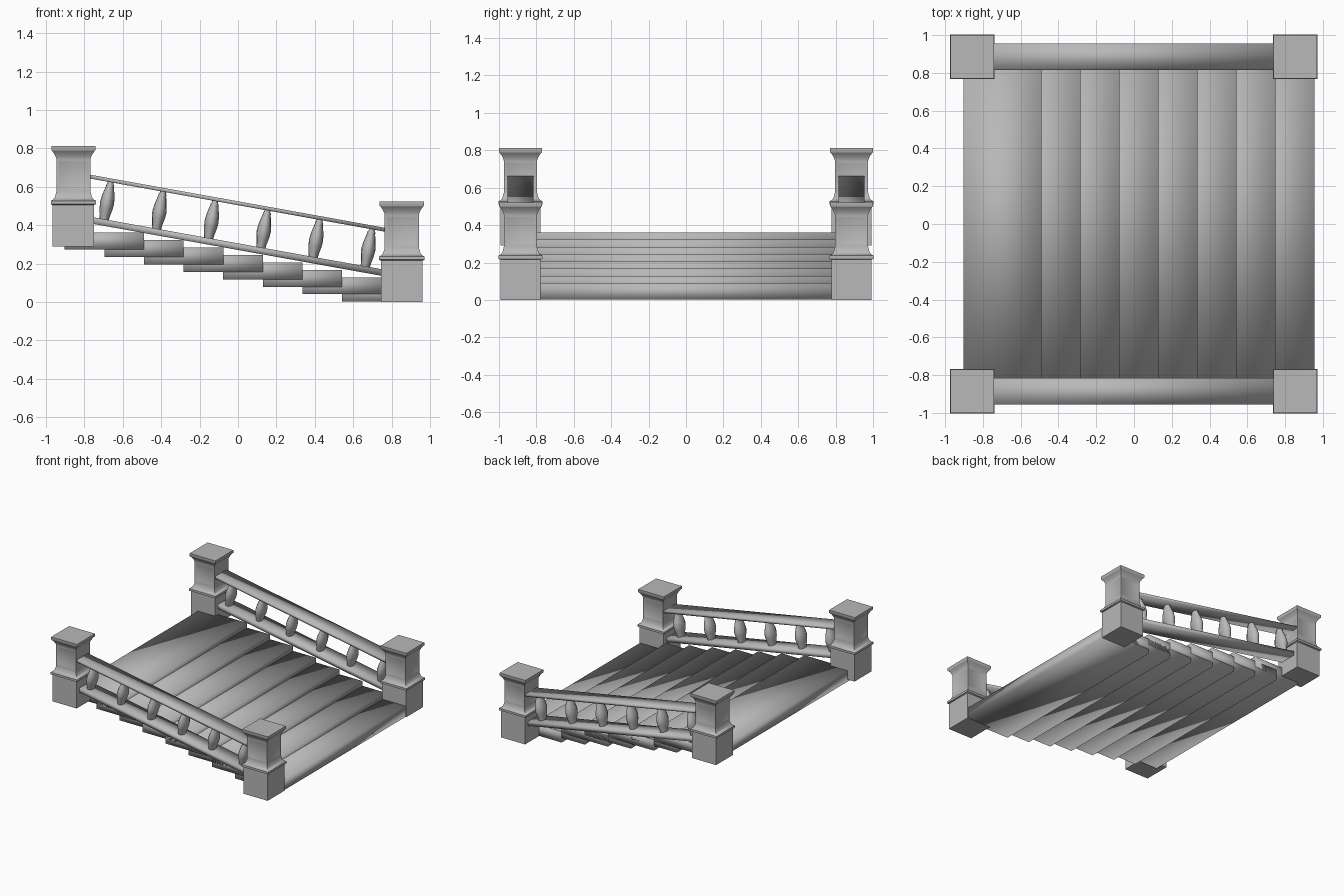
import bpy, bmesh, math
from mathutils import Matrix

if "Cube" in bpy.data.objects:
    bpy.data.objects.remove(bpy.data.objects["Cube"])

SLOPE = math.atan(0.18)  # pitch of the railings
SIDE_Y = 0.885           # railing centre line

# Dark grey stone
stone = bpy.data.materials.new("dark_stone")
stone.diffuse_color = (.48, .48, .48, 1)
stone.use_nodes = True
stone.node_tree.nodes["Principled BSDF"].inputs["Base Color"].default_value = stone.diffuse_color


def finish(name, bm, angle=35):
    bmesh.ops.recalc_face_normals(bm, faces=bm.faces)
    me = bpy.data.meshes.new(name)
    bm.to_mesh(me)
    bm.free()
    me.materials.append(stone)
    ob = bpy.data.objects.new(name, me)
    bpy.context.collection.objects.link(ob)
    bpy.ops.object.select_all(action='DESELECT')
    ob.select_set(True)
    bpy.context.view_layer.objects.active = ob
    if angle >= 180:
        bpy.ops.object.shade_smooth()
    else:
        bpy.ops.object.shade_smooth_by_angle(angle=math.radians(angle))
    return ob


def loft(bm, profile, sides, offset=0.0):
    """Stack regular rings (radius, height) and cap the ends."""
    rings = []
    for r, z in profile:
        rings.append([bm.verts.new((r * math.cos(offset + i * math.tau / sides),
                                    r * math.sin(offset + i * math.tau / sides), z))
                      for i in range(sides)])
    walls = []
    for a, b in zip(rings, rings[1:]):
        walls.append([bm.faces.new((a[i], a[(i + 1) % sides], b[(i + 1) % sides], b[i]))
                      for i in range(sides)])
    bm.faces.new(rings[0][::-1])
    bm.faces.new(rings[-1])
    return walls


def box(name, size, matrix):
    """Block with fully smooth, soft looking shading."""
    bm = bmesh.new()
    bmesh.ops.create_cube(bm, size=1, matrix=matrix @ Matrix.Diagonal((*size, 1)))
    return finish(name, bm, 180)


# Square newel posts with moulded collar, flared cap and shallow panels
POST = [(.108, 0), (.108, .215), (.118, .22), (.118, .237), (.106, .243), (.097, .255),
        (.091, .275), (.089, .285), (.089, .455), (.093, .467), (.101, .483),
        (.111, .496), (.115, .5), (.115, .522)]


def post(name, x, y, z):
    bm = bmesh.new()
    walls = loft(bm, [(h * math.sqrt(2), t) for h, t in POST], 4, math.pi / 4)
    bmesh.ops.recalc_face_normals(bm, faces=bm.faces)
    bmesh.ops.inset_individual(bm, faces=walls[7], thickness=.012, depth=0)
    bmesh.ops.inset_individual(bm, faces=walls[7], thickness=.01, depth=-.004)
    bm.transform(Matrix.Translation((x, y, z)))
    finish(name, bm, 50)


# Turned baluster, broader across the rail than along it
BALUSTER = [(.023, -.108), (.027, -.075), (.034, -.04), (.037, -.01), (.033, .025),
            (.025, .06), (.021, .075), (.021, .085), (.016, .09), (.016, .11)]

for label, s in (("front", -1), ("back", 1)):
    y = s * SIDE_Y
    post(label + "_upper_post", -.857, y, .29)
    post(label + "_lower_post", .853, y, 0)
    # sloping rails
    tilt = Matrix.Rotation(SLOPE, 4, 'Y')
    for rail, zc, thick in (("bottom_rail", .288, .034), ("top_rail", .514, .02)):
        box(f"{label}_{rail}", (1.6, .14, thick), Matrix.Translation((0, y, zc)) @ tilt)
    # leaning balusters
    for i in range(6):
        x = -.68 + i * .272
        bm = bmesh.new()
        loft(bm, BALUSTER, 12)
        bm.transform(Matrix.Translation((x, y, .403 - .18 * x)) @ tilt
                     @ Matrix.Diagonal((1, 1.6, 1, 1)))
        finish(f"{label}_baluster_{i + 1}", bm, 60)

# Overlapping treads
for i in range(8):
    box(f"step_{i + 1}", (.413, 1.63, .088),
        Matrix.Translation((-.696 + i * .2064, 0, .317 - i * .0388)))
